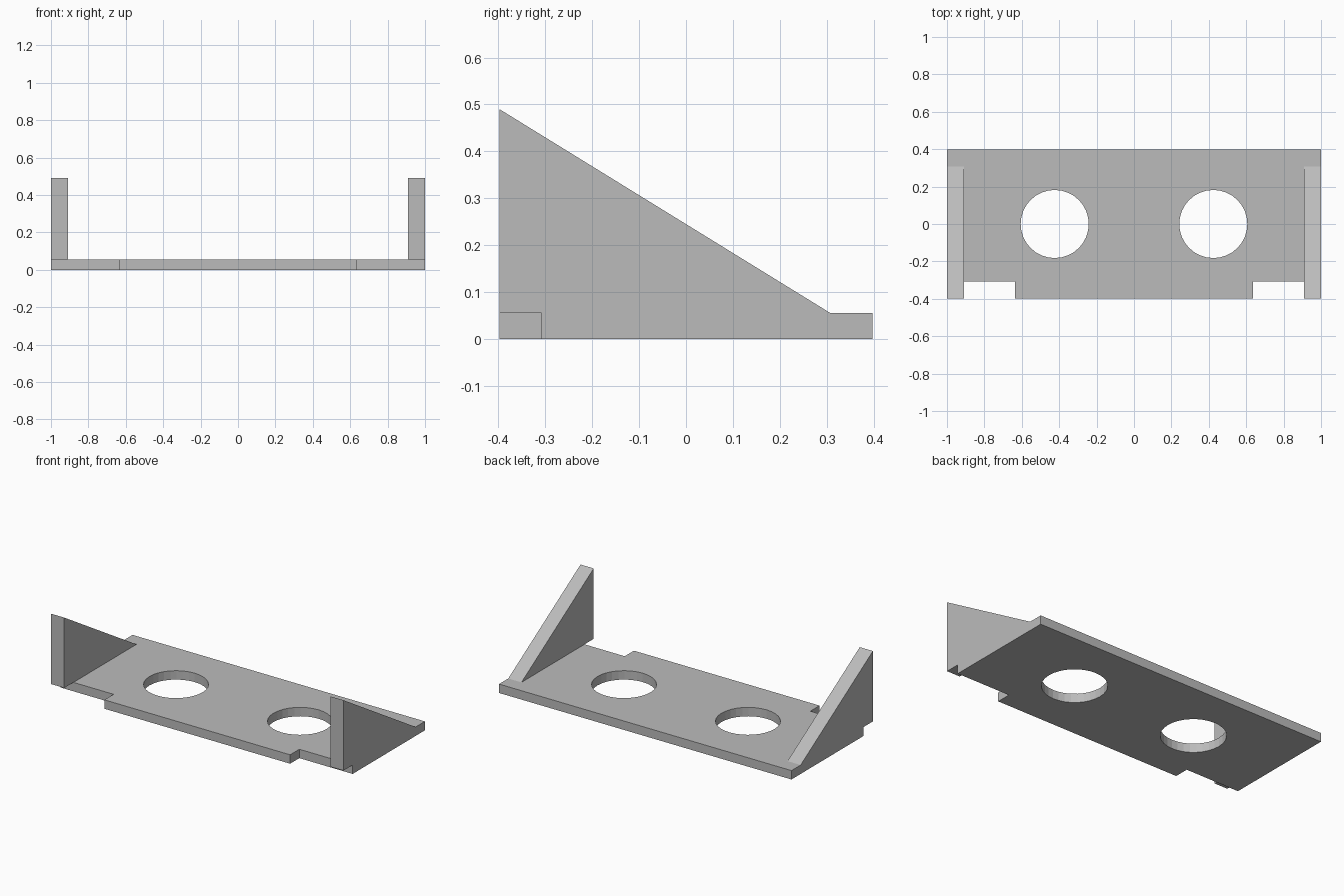
import bpy
import math
from mathutils import Matrix

default_cube = bpy.data.objects.get("Cube")
if default_cube:
    bpy.data.objects.remove(default_cube, do_unlink=True)

grey = bpy.data.materials.new("plain grey")
grey.use_nodes = True
colour = (0.5, 0.5, 0.5, 1)
grey.diffuse_color = colour
grey.node_tree.nodes["Principled BSDF"].inputs["Base Color"].default_value = colour

HALF_LENGTH, HALF_DEPTH = 1.0, 0.398
THICK, HEIGHT = 0.055, 0.49
NOTCH_X, NOTCH_Y = 0.635, 0.308
WALL = 0.09


def extruded_plate(name, outlines, thickness, matrix):
    """Fill flat outlines (inner ones become holes) and extrude about the middle."""
    curve = bpy.data.curves.new(name, "CURVE")
    curve.dimensions = "2D"
    curve.fill_mode = "BOTH"
    curve.extrude = thickness / 2
    for points in outlines:
        spline = curve.splines.new("POLY")
        spline.points.add(len(points) - 1)
        for point, (u, v) in zip(spline.points, points):
            point.co = (u, v, 0, 1)
        spline.use_cyclic_u = True
    helper = bpy.data.objects.new(name + " outline", curve)
    mesh = bpy.data.meshes.new_from_object(helper)
    bpy.data.objects.remove(helper)
    bpy.data.curves.remove(curve)
    mesh.name = name
    mesh.transform(matrix)
    mesh.materials.clear()
    mesh.materials.append(grey)
    for face in mesh.polygons:
        face.material_index = 0
        face.use_smooth = False
    part = bpy.data.objects.new(name, mesh)
    bpy.context.collection.objects.link(part)
    return part


def circle(x, radius, sides=32):
    return [(x + radius * math.cos(math.tau * i / sides),
             radius * math.sin(math.tau * i / sides)) for i in range(sides)]


# Base plate: front corners notched out, two round holes
right_edge = [(NOTCH_X, -HALF_DEPTH), (NOTCH_X, -NOTCH_Y),
              (HALF_LENGTH, -NOTCH_Y), (HALF_LENGTH, HALF_DEPTH)]
outline = right_edge + [(-x, y) for x, y in reversed(right_edge)]
holes = [circle(side * 0.424, 0.182) for side in (-1, 1)]
extruded_plate("base_plate", [outline] + holes, THICK,
               Matrix.Translation((0, 0, THICK / 2)))

# Triangular end walls, overhanging the notches at the front
# The profile's (u, v, depth) axes map to world (y, z, x)
upright = Matrix(((0, 0, 1, 0), (1, 0, 0, 0), (0, 1, 0, 0), (0, 0, 0, 1)))
triangle = [(-HALF_DEPTH, THICK), (NOTCH_Y, THICK), (-HALF_DEPTH, HEIGHT)]
for name, side in (("left_wall", 1), ("right_wall", -1)):
    place = Matrix.Translation((side * (HALF_LENGTH - WALL / 2), 0, 0))
    extruded_plate(name, [triangle], WALL, place @ upright)
